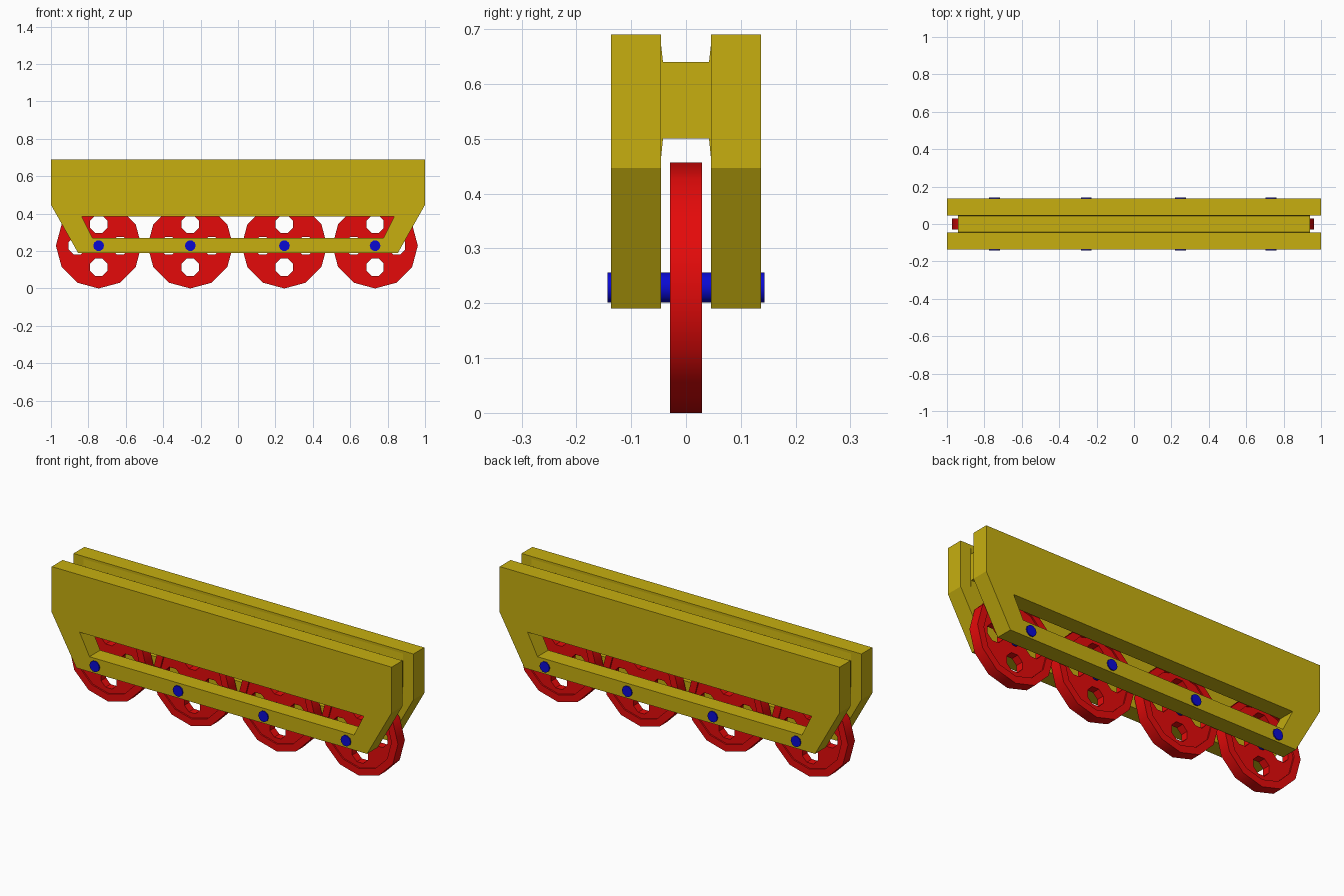
import bpy
import math

if "Cube" in bpy.data.objects:
    bpy.data.objects.remove(bpy.data.objects["Cube"])


def material(name, rgb):
    m = bpy.data.materials.new(name)
    m.diffuse_color = (*rgb, 1.0)
    m.use_nodes = True
    m.node_tree.nodes["Principled BSDF"].inputs["Base Color"].default_value = m.diffuse_color
    return m


YELLOW = material("yellow paint", (0.57, 0.43, 0.005))
RED = material("red paint", (0.78, 0.003, 0.003))
BLUE = material("blue paint", (0.003, 0.003, 0.65))


def ring(radius, sides, cx=0.0, cy=0.0, phase=0.0):
    """Points of a regular polygon."""
    return [(cx + radius * math.cos(phase + 2 * math.pi * i / sides),
             cy + radius * math.sin(phase + 2 * math.pi * i / sides)) for i in range(sides)]


def plate(name, loops, half, loc, mat, along_x=False, smooth=None):
    """Filled outline with holes, drawn upright and extruded along y (or x)."""
    cu = bpy.data.curves.new(name, 'CURVE')
    cu.dimensions = '2D'
    cu.fill_mode = 'BOTH'
    cu.extrude = half
    for pts in loops:
        sp = cu.splines.new('POLY')
        sp.points.add(len(pts) - 1)
        for p, (a, b) in zip(sp.points, pts):
            p.co = (a, b, 0, 1)
        sp.use_cyclic_u = True
    ob = bpy.data.objects.new(name, cu)
    bpy.context.collection.objects.link(ob)
    ob.location = loc
    ob.rotation_euler = (math.pi / 2, 0, math.pi / 2 if along_x else 0)
    cu.materials.append(mat)
    bpy.ops.object.select_all(action='DESELECT')
    bpy.context.view_layer.objects.active = ob
    ob.select_set(True)
    bpy.ops.object.convert(target='MESH')
    ob = bpy.context.view_layer.objects.active
    # weld caps to sides
    bpy.ops.object.mode_set(mode='EDIT')
    bpy.ops.mesh.select_all(action='SELECT')
    bpy.ops.mesh.remove_doubles(threshold=0.0001)
    bpy.ops.mesh.normals_make_consistent(inside=False)
    bpy.ops.object.mode_set(mode='OBJECT')
    if smooth:
        bpy.ops.object.shade_smooth_by_angle(angle=math.radians(smooth))
    else:
        bpy.ops.object.shade_flat()
    return ob


# Side frames: tapered plate with a long slot
outer = [(-1, 0.69), (-1, 0.447), (-0.855, 0.19), (0.855, 0.19), (1, 0.447), (1, 0.69)]
slot = [(-0.836, 0.385), (-0.778, 0.27), (0.778, 0.27), (0.836, 0.385)]
for label, y in (("front", -0.0915), ("back", 0.0915)):
    plate(label + "_side_frame", [outer, slot], 0.0455, (0, y, 0), YELLOW)

# Centre beam joining the frames, flared where it meets them
beam = [(-0.047, 0.685), (-0.042, 0.64), (0.042, 0.64), (0.047, 0.685),
        (0.047, 0.45), (0.042, 0.5), (-0.042, 0.5), (-0.047, 0.45)]
plate("centre_beam", [beam], 0.94, (0, 0, 0), YELLOW, along_x=True)

# Wheels with a raised rim and four holes, each on its axle
holes = [ring(0.05, 8, 0.115 * math.cos(a), 0.115 * math.sin(a), math.pi / 8)
         for a in (0, math.pi / 2, math.pi, 3 * math.pi / 2)]
for i, x in enumerate((-0.745, -0.255, 0.248, 0.733), 1):
    hub = (x, 0, 0.2285)
    plate(f"wheel_rim_{i}", [ring(0.2285, 12), ring(0.19, 12)], 0.029, hub, RED, smooth=35)
    plate(f"wheel_disc_{i}", [ring(0.195, 12)] + holes, 0.021, hub, RED)
    plate(f"axle_{i}", [ring(0.029, 10)], 0.143, hub, BLUE, smooth=40)
